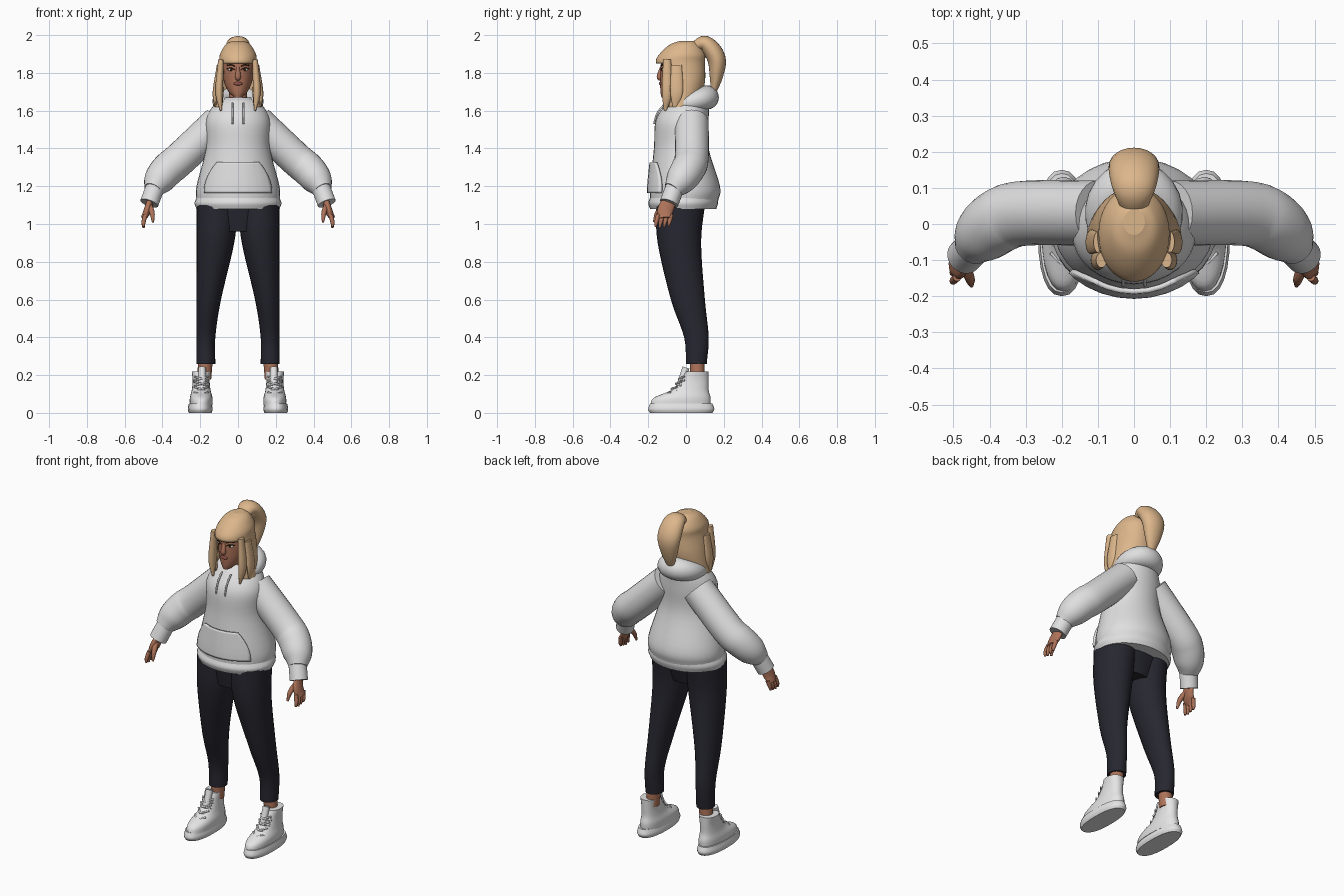
import bpy, bmesh, math
from mathutils import Vector

if "Cube" in bpy.data.objects:
    bpy.data.objects.remove(bpy.data.objects["Cube"], do_unlink=True)


def material(name, red, green, blue):
    mat = bpy.data.materials.new(name)
    mat.use_nodes = True
    colour = (red, green, blue, 1)
    mat.diffuse_color = colour
    mat.node_tree.nodes["Principled BSDF"].inputs["Base Color"].default_value = colour
    return mat


CLOTH = material("light grey cloth", .74, .74, .74)
LEATHER = material("white leather", .78, .78, .78)
NAVY = material("dark navy cloth", .02, .02, .03)
SKIN = material("warm brown skin", .42, .17, .1)
BLOND = material("blond hair", .72, .47, .26)
LIPS = material("lip red", .3, .09, .07)
BROWN = material("dark brown", .04, .02, .01)
WHITE = material("eye white", .7, .66, .62)


def finish(name, bm, mat, mirror=False):
    """Turn a bmesh into a smooth object, optionally mirrored to the other side."""
    bmesh.ops.recalc_face_normals(bm, faces=bm.faces)
    for face in bm.faces:
        face.smooth = True
    mesh = bpy.data.meshes.new(name)
    bm.to_mesh(mesh)
    bm.free()
    mesh.materials.append(mat)
    ob = bpy.data.objects.new(name, mesh)
    bpy.context.collection.objects.link(ob)
    if mirror:
        ob.modifiers.new("Mirror", "MIRROR").use_mirror_merge = False
    return ob


def spline(keys, steps=5):
    """Smooth curve through the key points, radii included."""
    keys = [Vector(key) for key in keys]
    keys = [keys[0] * 2 - keys[1], *keys, keys[-1] * 2 - keys[-2]]
    points = []
    for before, start, end, after in zip(keys, keys[1:], keys[2:], keys[3:]):
        leave, arrive = (end - before) / 2, (after - start) / 2
        for step in range(steps):
            t = step / steps
            ease = t * t * (3 - 2 * t)
            points.append(start.lerp(end, ease) + leave * (t * (1 - t) ** 2)
                          - arrive * (t * t * (1 - t)))
    return points + [keys[-2]]


def loft(name, points, mat, sides=24, level=False, loop=False, across=(1, 0, 0),
         power=1, skip=None, mirror=False):
    """Skin elliptical rings (x, y, z, radius, radius) placed along a path."""
    bm = bmesh.new()
    rings, last = [], len(points) - 1
    for i, (x, y, z, wide, deep) in enumerate(points):
        before = points[i - 1 if i or loop else i]
        after = points[(i + 1) % len(points) if i < last or loop else i]
        along = Vector((after[k] - before[k] for k in range(3))).normalized()
        if level:
            along = Vector((0, 0, 1))
        u = Vector(across)
        u = (u - along * u.dot(along)).normalized()
        v = along.cross(u)
        ring = []
        for k in range(sides):
            angle = math.tau * k / sides
            c, s = (math.copysign(abs(w) ** power, w) for w in (math.cos(angle), math.sin(angle)))
            ring.append(bm.verts.new(Vector((x, y, z)) + u * wide * c + v * deep * s))
        rings.append(ring)
    pairs = list(zip(rings, rings[1:]))
    if loop:
        pairs.append((rings[-1], rings[0]))
    else:
        for ring in (rings[0], rings[-1]):
            for edge in bm.faces.new(ring).edges:
                edge.smooth = False
    for low, high in pairs:
        for k in range(sides):
            bm.faces.new((low[k - 1], low[k], high[k], high[k - 1]))
    if skip:
        gone = [face for face in bm.faces if skip(face.calc_center_median())]
        bmesh.ops.delete(bm, geom=gone, context="FACES")
    return finish(name, bm, mat, mirror)


def tube(name, keys, mat, radius=None, aspect=1, **options):
    """Path of (x, y, z, radius); one shared radius may be given instead."""
    if radius:
        keys = [(*key, radius) for key in keys]
    points = [(*p, p[-1] * aspect) for p in (keys if "loop" in options else spline(keys))]
    return loft(name, points, mat, **options)


def strand(name, keys, mat, radius, **options):
    """Thin mirrored cord or finger."""
    return tube(name, keys, mat, radius, sides=10, mirror=True, **options)


def stack(name, rows, mat, x=0, outer=None, **options):
    """Level rings of (height, half width, front, back), centred on x or sharing an outer side."""
    points = [(outer - wide if outer else x, (front + back) / 2, z, wide, (back - front) / 2)
              for z, wide, front, back in spline(rows)]
    return loft(name, points, mat, level=True, **options)


def ball(name, centre, size, mat, **options):
    bm = bmesh.new()
    bmesh.ops.create_uvsphere(bm, u_segments=16, v_segments=10, radius=1)
    bmesh.ops.scale(bm, vec=size, verts=bm.verts)
    bmesh.ops.translate(bm, vec=centre, verts=bm.verts)
    return finish(name, bm, mat, **options)


UP = (0, 0, 1)

# Hoodie body and hem band
torso = stack("hoodie_body", [
    (1.12, .22, -.19, .17), (1.2, .22, -.19, .18), (1.4, .17, -.17, .12),
    (1.55, .17, -.16, .12), (1.64, .12, -.1, .12), (1.67, .07, -.06, .09)], CLOTH, sides=32)
stack("hem_band", [(1.08, .22, -.19, .16), (1.11, .23, -.2, .17), (1.14, .22, -.19, .17)],
      CLOTH, sides=32)

# Sleeves and cuffs
tube("sleeve", [(.1, .03, 1.54, .09), (.3, .03, 1.35, .09), (.37, .01, 1.29, .09),
                (.42, -.03, 1.23, .08), (.45, -.07, 1.18, .05)], CLOTH, mirror=True)
tube("cuff", [(.44, -.06, 1.19), (.47, -.09, 1.11)], CLOTH, radius=.05, mirror=True)

# Hood resting around the neck, thicker at the back
hood = []
for i in range(24):
    angle = math.tau * i / 24
    back = (1 - math.cos(angle)) / 2
    hood.append((.09 * math.sin(angle), .2 * back - .09, 1.61 + .06 * back, .024 + .04 * back))
tube("hood", hood, CLOTH, loop=True, across=UP)
strand("drawstring", [(.03, -.11, 1.64), (.03, -.15, 1.59), (.03, -.17, 1.53)], CLOTH, .005)

# Front pocket with curved openings, laid on the body
bm = bmesh.new()
bmesh.ops.create_grid(bm, x_segments=24, y_segments=16, size=1)
for vert in bm.verts:
    rise = (vert.co.y + 1) / 2
    vert.co = (vert.co.x * (.17 - .065 * rise ** 2), -.4, 1.165 + .16 * rise)
pocket = finish("pocket", bm, CLOTH)
wrap = pocket.modifiers.new("Wrap", "SHRINKWRAP")
wrap.target, wrap.wrap_method, wrap.wrap_mode = torso, "PROJECT", "ABOVE_SURFACE"
wrap.use_project_y = wrap.use_positive_direction = True
wrap.offset = .009
thick = pocket.modifiers.new("Thickness", "SOLIDIFY")
thick.thickness, thick.offset = .014, 0

# Trousers and ankles
stack("trouser_hips", [(.96, .13, -.13, .06), (1.1, .2, -.15, .1)], NAVY)
stack("trouser_leg", [
    (1.1, .11, -.16, .1), (.9, .1, -.15, .08), (.6, .065, -.08, .1), (.4, .05, -.01, .12),
    (.26, .05, 0, .11)], NAVY, outer=.22, mirror=True)
tube("ankle", [(.17, .06, .3), (.18, .06, .18)], SKIN, radius=.038, mirror=True)

# High-top shoes
stack("shoe_sole", [(0, .06, -.19, .14), (.02, .066, -.2, .15), (.05, .06, -.19, .14)],
      LEATHER, x=.2, power=.85, mirror=True)
stack("shoe_upper", [
    (.04, .06, -.19, .13), (.08, .06, -.17, .13), (.12, .05, -.08, .12),
    (.17, .045, -.03, .12), (.22, .05, 0, .12)], LEATHER, x=.195, power=.9, mirror=True)
strand("shoe_tongue", [(.19, -.03, .15), (.19, 0, .24)], LEATHER, .02)
for row in range(4):
    height, front = .1 + .027 * row, -.11 * .7 ** row
    for slant in (-.01, .01):
        strand("shoelace", [(.195 + .036 * side, front + .03 * side ** 2, height + slant * side)
                            for side in (-1, 0, 1)], LEATHER, .005, across=UP)

# Hands
tube("palm", [(.46, -.08, 1.14, .017), (.48, -.11, 1.07, .02), (.5, -.11, 1.03, .015)],
     SKIN, aspect=2.1, mirror=True)
for finger in range(4):
    y = .023 * finger - .147
    tip = .98 + .005 * abs(finger - 1)
    strand("finger", [(.49, y, 1.05, .012), (.5, y - .01, 1.01, .011), (.5, y - .015, tip, .006)],
           SKIN, None)
strand("thumb", [(.47, -.11, 1.1, .016), (.455, -.15, 1.06, .014), (.45, -.17, 1.01, .006)],
       SKIN, None)

# Neck and head
tube("neck", [(0, 0, 1.58), (0, 0, 1.74)], SKIN, radius=.048)
stack("head", [
    (1.67, .02, -.13, -.07), (1.7, .05, -.135, 0), (1.75, .073, -.137, .05),
    (1.83, .085, -.135, .08), (1.9, .08, -.12, .08), (1.95, .04, -.06, .05)], SKIN, sides=32)
tube("nose", [(0, -.13, 1.83, .008), (0, -.14, 1.78, .015), (0, -.13, 1.765, .01)], SKIN)
ball("lips", (0, -.134, 1.743), (.024, .009, .01), LIPS)
ball("eye", (.037, -.12, 1.817), (.016, .009, .008), WHITE, mirror=True)
ball("iris", (.036, -.126, 1.817), (.007, .005, .007), BROWN, mirror=True)
for name, z in (("eyelid", 1.825), ("eyebrow", 1.843)):
    strand(name, [(.016, -.133, z - .008), (.037, -.126, z), (.058, -.112, z - .003)],
           BROWN, .003, across=UP)

# Hair shell with a face opening under the fringe
hair = stack("hair_shell", [
    (1.62, .13, -.12, .07), (1.75, .115, -.13, .1), (1.85, .1, -.16, .1), (1.9, .095, -.14, .1),
    (1.95, .065, -.085, .07), (1.97, .03, -.03, .04)], BLOND, sides=40,
    skip=lambda c: c.z < 1.845 and abs(c.x) < -1.3 * (c.y + .02))
shell = hair.modifiers.new("Thickness", "SOLIDIFY")
shell.thickness, shell.offset = .014, -1
tube("front_lock", [(.09, -.1, 1.87, .015), (.1, -.1, 1.7, .02), (.09, -.11, 1.6, .005)],
     BLOND, aspect=1.4, mirror=True)
tube("side_lock", [(.1, -.05, 1.84, .012), (.12, -.05, 1.7, .014), (.12, -.06, 1.62, .005)],
     BLOND, aspect=2.4, mirror=True)

# High ponytail
tube("ponytail", [(0, .03, 1.93, .03), (0, .1, 1.955, .06), (0, .16, 1.88, .07),
                  (0, .16, 1.78, .05), (0, .14, 1.67, .01)], BLOND, aspect=.7)
